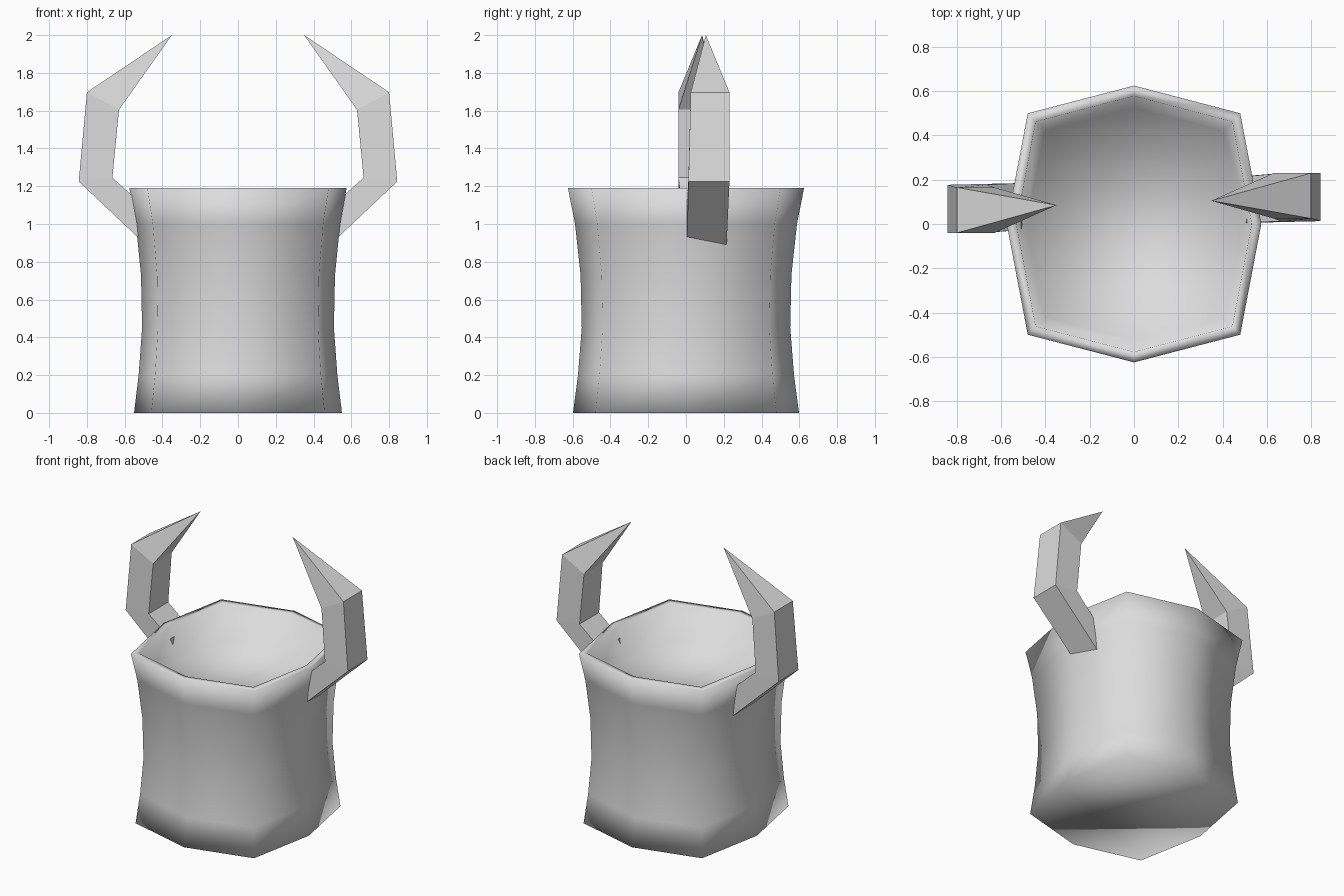
import bpy
import bmesh
import math
from mathutils import Matrix, Vector

if "Cube" in bpy.data.objects:
    bpy.data.objects.remove(bpy.data.objects["Cube"], do_unlink=True)

# One plain light grey
GREY = (0.72, 0.72, 0.72, 1)
grey = bpy.data.materials.new("light grey")
grey.use_nodes = True
grey.diffuse_color = GREY
grey.node_tree.nodes["Principled BSDF"].inputs["Base Color"].default_value = GREY


def loft(name, rings, smooth, tip=None):
    """Skin equal-length rings of points; the far end gets a cap or runs to a tip."""
    bm = bmesh.new()
    loops = [[bm.verts.new(p) for p in ring] for ring in rings]
    n = len(loops[0])
    for a, b in zip(loops, loops[1:]):
        for i in range(n):
            j = (i + 1) % n
            bm.faces.new((a[i], a[j], b[j], b[i]))
    bm.faces.new(loops[0][::-1])
    if tip is not None:
        apex = bm.verts.new(tip)
        for i in range(n):
            bm.faces.new((loops[-1][i], loops[-1][(i + 1) % n], apex))
    else:
        bm.faces.new(loops[-1])
    bmesh.ops.recalc_face_normals(bm, faces=bm.faces)
    for f in bm.faces:
        f.smooth = smooth
    mesh = bpy.data.meshes.new(name)
    bm.to_mesh(mesh)
    bm.free()
    mesh.materials.append(grey)
    obj = bpy.data.objects.new(name, mesh)
    bpy.context.collection.objects.link(obj)
    return obj


# Waisted eight-sided cup with a narrow flat lip and a tapering hollow
OUTLINE = [(0.575, 0), (0.48, 0.5), (0, 0.625), (-0.48, 0.5),
           (-0.575, 0), (-0.48, -0.5), (0, -0.625), (0.48, -0.5)]
PROFILE = [(0.957, 0), (0.915, 0.2), (0.883, 0.45), (0.893, 0.73),
           (0.94, 1.0), (1.0, 1.19), (0.925, 1.19), (0.84, 0.95)]  # scale, height
loft("cup_body", [[(x * s, y * s, z) for x, y in OUTLINE] for s, z in PROFILE], True)

# Horn: square sections given by outer and inner corners in x, z, with a y range
SECTIONS = [((0.485, 0.887), (0.51, 1.105), 0.005, 0.215),
            ((0.843, 1.225), (0.665, 1.245), 0.013, 0.23),
            ((0.80, 1.697), (0.63, 1.605), 0.025, 0.23)]
horn_rings = [[(ox, y0, oz), (ox, y1, oz), (ix, y1, iz), (ix, y0, iz)]
              for (ox, oz), (ix, iz), y0, y1 in SECTIONS]
TIP = (0.35, 0.105, 2.0)
loft("left_horn", horn_rings, False, tip=TIP)

# The other horn is the same shape turned half way round the vertical axis
pivot = Vector((0, 0.095, 0))
turn = Matrix.Translation(pivot) @ Matrix.Rotation(math.pi, 4, "Z") @ Matrix.Translation(-pivot)
right_horn = loft("right_horn", horn_rings, False, tip=TIP)
right_horn.data.transform(turn)
